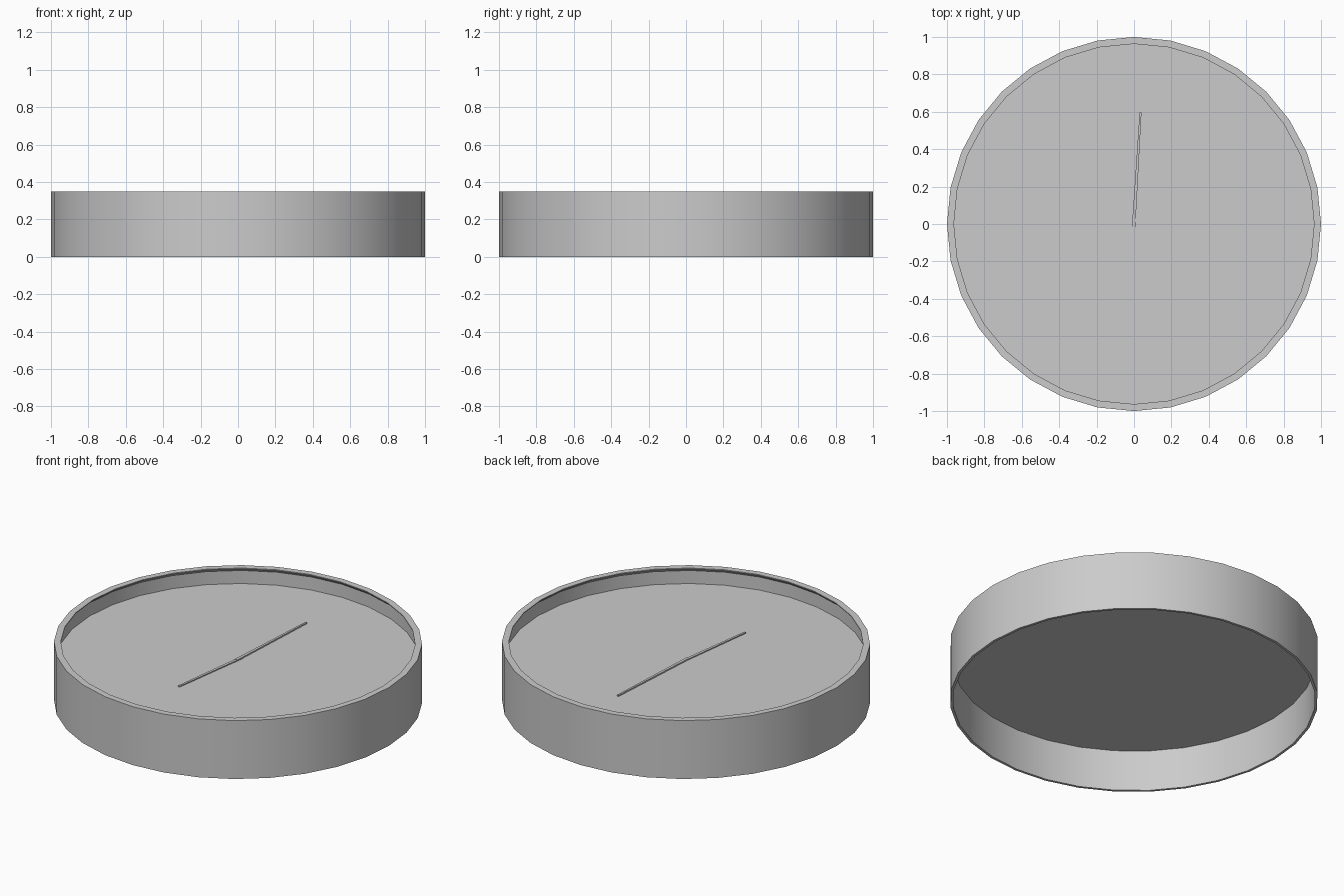
import bpy, bmesh, math

if "Cube" in bpy.data.objects:
    bpy.data.objects.remove(bpy.data.objects["Cube"])

SIDES = 32


def finish(name, bm, smooth=True):
    bmesh.ops.recalc_face_normals(bm, faces=bm.faces)
    mesh = bpy.data.meshes.new(name)
    bm.to_mesh(mesh)
    bm.free()
    obj = bpy.data.objects.new(name, mesh)
    bpy.context.collection.objects.link(obj)
    if smooth:
        bpy.ops.object.select_all(action='DESELECT')
        obj.select_set(True)
        bpy.context.view_layer.objects.active = obj
        bpy.ops.object.shade_smooth_by_angle(angle=math.radians(30))
    return obj


def lathe(name, profile):
    """Closed (radius, z) profile turned around the z axis."""
    bm = bmesh.new()
    rings = []
    for i in range(SIDES):
        a = 2 * math.pi * i / SIDES
        rings.append([bm.verts.new((r * math.cos(a), r * math.sin(a), z))
                      for r, z in profile])
    n = len(profile)
    for i in range(SIDES):
        p, q = rings[i], rings[(i + 1) % SIDES]
        for k in range(n):
            m = (k + 1) % n
            bm.faces.new((p[k], q[k], q[m], p[m]))
    return finish(name, bm)


def hand(name, start, tip, w0, w1, z0, z1):
    """Thin tapered bar from start to tip."""
    dx, dy = tip[0] - start[0], tip[1] - start[1]
    d = math.hypot(dx, dy)
    nx, ny = -dy / d, dx / d
    outline = [(start, w0), (start, -w0), (tip, -w1), (tip, w1)]
    bm = bmesh.new()
    base = bm.faces.new([bm.verts.new((p[0] + nx * w / 2, p[1] + ny * w / 2, z0))
                         for p, w in outline])
    ext = bmesh.ops.extrude_face_region(bm, geom=[base], use_keep_orig=True)
    for v in ext["geom"]:
        if isinstance(v, bmesh.types.BMVert):
            v.co.z = z1
    return finish(name, bm, smooth=False)


# Thin outer case with an inward lip along the top
lathe("clock_case", [(1.0, 0.0), (1.0, 0.35), (0.963, 0.35),
                     (0.963, 0.345), (0.985, 0.325), (0.985, 0.0)])

# Dial plate, recessed inside the case
bm = bmesh.new()
bmesh.ops.create_circle(bm, cap_ends=True, segments=SIDES, radius=0.985)
bmesh.ops.translate(bm, verts=bm.verts, vec=(0, 0, 0.247))
finish("dial", bm, smooth=False)

# Hands lying just above the dial
hand("minute_hand", (-0.002, -0.015), (0.035, 0.597), 0.018, 0.010, 0.248, 0.256)
hand("hour_hand", (0.003, 0.03), (-0.065, -0.468), 0.018, 0.012, 0.248, 0.254)
